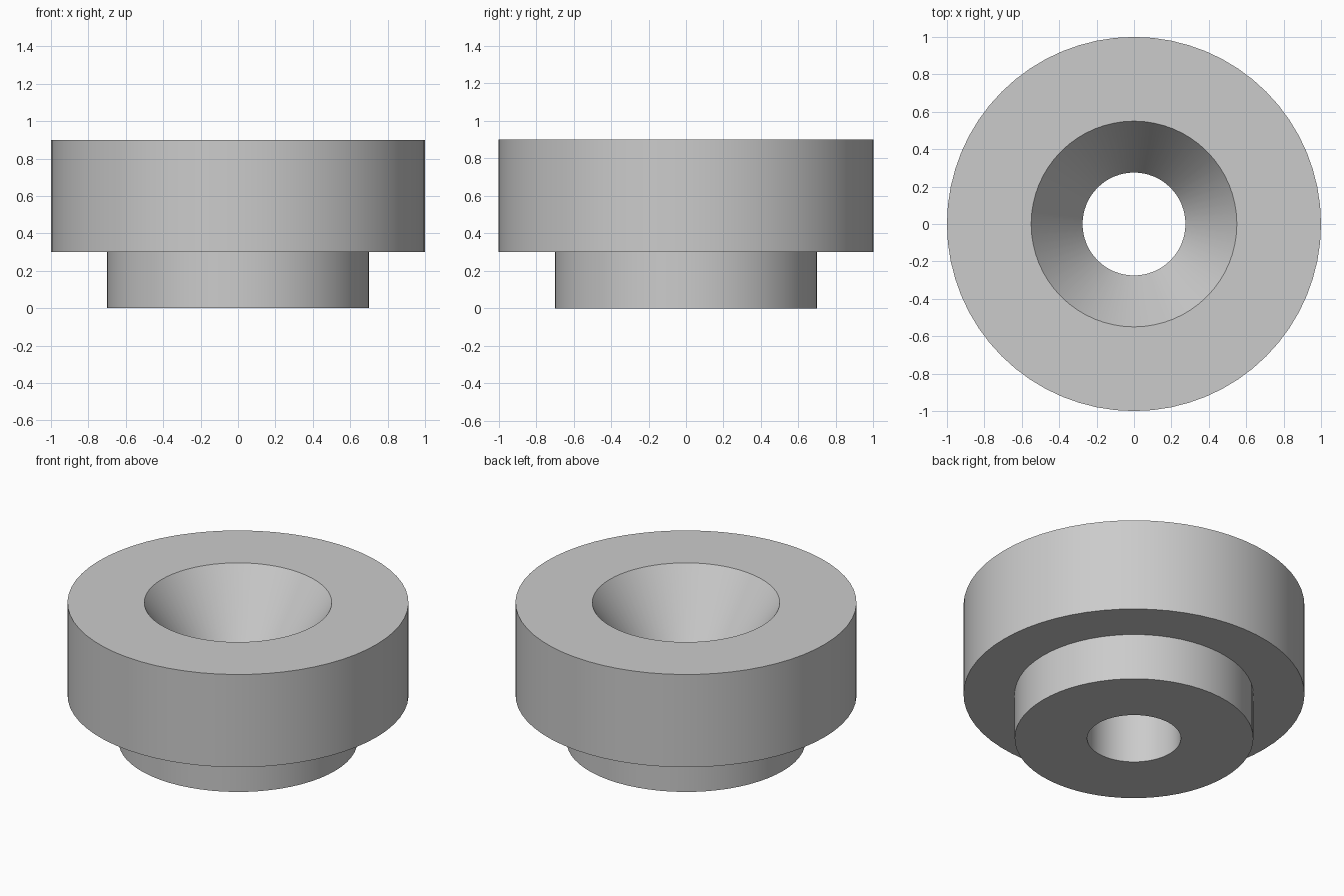
import bpy
import bmesh
import math

SEGMENTS = 64

cube = bpy.data.objects.get("Cube")
if cube:
    bpy.data.objects.remove(cube, do_unlink=True)

# Plain grey finish
grey = bpy.data.materials.new("plain grey")
grey.use_nodes = True
colour = (0.6, 0.6, 0.6, 1.0)
grey.diffuse_color = colour
grey.node_tree.nodes["Principled BSDF"].inputs["Base Color"].default_value = colour


def lathe(name, profile):
    """Revolve a closed (radius, height) profile around z."""
    bm = bmesh.new()
    rings = []
    for radius, height in profile:
        ring = []
        for i in range(SEGMENTS):
            a = math.tau * i / SEGMENTS
            ring.append(bm.verts.new((radius * math.cos(a), radius * math.sin(a), height)))
        rings.append(ring)
    for k, lower in enumerate(rings):
        upper = rings[(k + 1) % len(rings)]
        for i in range(SEGMENTS):
            j = (i + 1) % SEGMENTS
            bm.faces.new((lower[i], lower[j], upper[j], upper[i]))
    bmesh.ops.recalc_face_normals(bm, faces=bm.faces)
    mesh = bpy.data.meshes.new(name)
    bm.to_mesh(mesh)
    bm.free()
    mesh.materials.append(grey)
    obj = bpy.data.objects.new(name, mesh)
    bpy.context.collection.objects.link(obj)
    return obj


# Stepped bushing: narrow boss, wide flange, conical seat, straight bore
bushing = lathe("countersunk_bushing", [
    (0.275, 0.0),
    (0.70, 0.0),
    (0.70, 0.30),
    (1.0, 0.30),
    (1.0, 0.90),
    (0.55, 0.90),
    (0.275, 0.50),
])

bpy.ops.object.select_all(action="DESELECT")
bushing.select_set(True)
bpy.context.view_layer.objects.active = bushing
bpy.ops.object.shade_smooth_by_angle(angle=math.radians(25))
